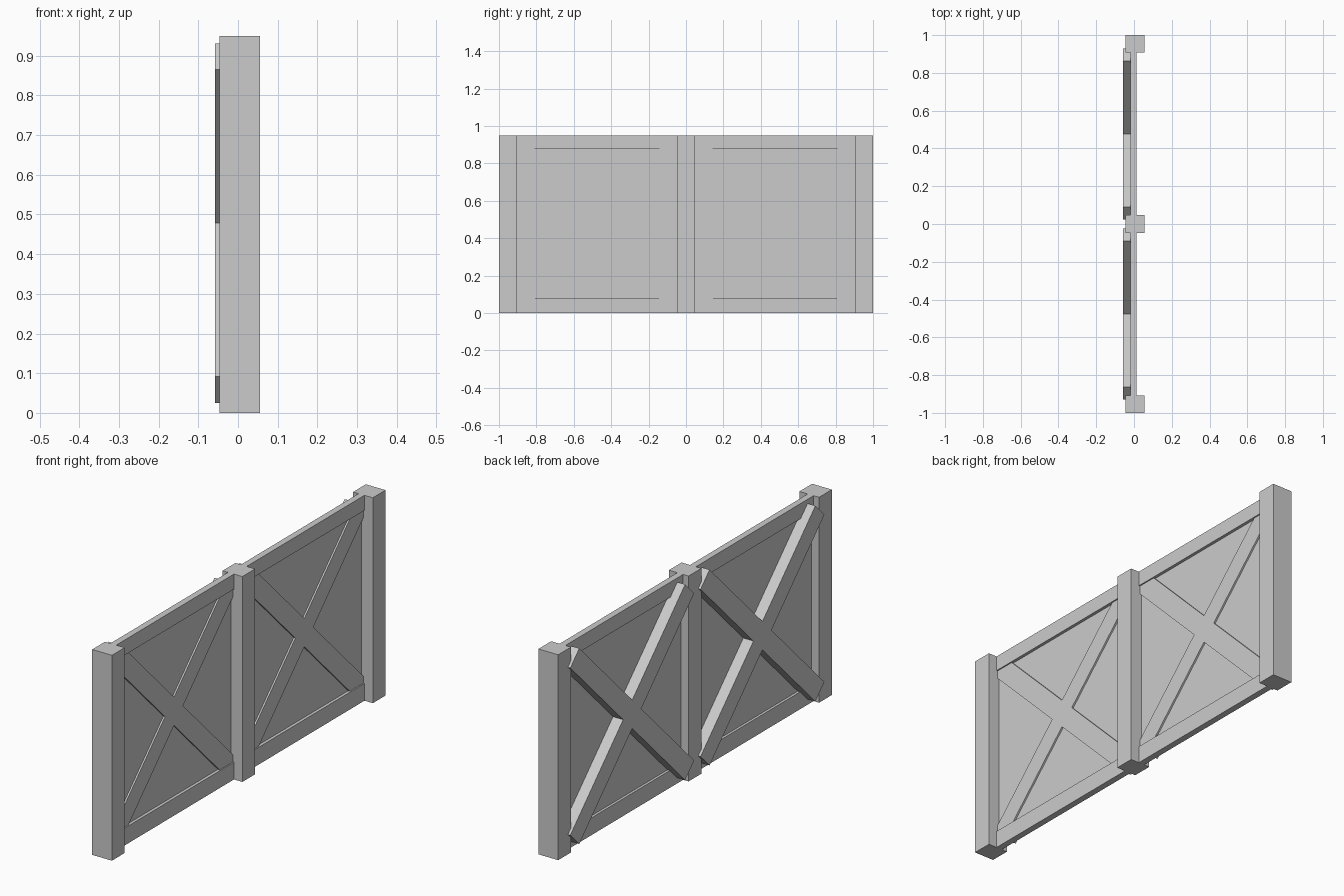
import bpy, bmesh, math
from mathutils import Vector

if "Cube" in bpy.data.objects:
    bpy.data.objects.remove(bpy.data.objects["Cube"])


def box(name, x0, x1, y0, y1, z0, z1):
    """Box from its limits on each axis."""
    bm = bmesh.new()
    bmesh.ops.create_cube(bm, size=1)
    size = Vector((x1 - x0, y1 - y0, z1 - z0))
    mid = Vector((x0 + x1, y0 + y1, z0 + z1)) / 2
    for v in bm.verts:
        v.co = Vector([v.co[i] * size[i] + mid[i] for i in range(3)])
    return finish(name, bm)


def finish(name, bm):
    bmesh.ops.recalc_face_normals(bm, faces=bm.faces)
    me = bpy.data.meshes.new(name)
    bm.to_mesh(me)
    bm.free()
    ob = bpy.data.objects.new(name, me)
    bpy.context.collection.objects.link(ob)
    return ob


def cross(name, x0, x1, cy, cz, length, width):
    """Two boards crossing at 45 degrees, made as one solid."""
    a, b = length / 2, width / 2
    arm = [(a, -b), (a, b), (b, b)]
    bm = bmesh.new()
    verts = []
    for k in range(4):
        t = math.radians(45 + 90 * k)
        c, s = math.cos(t), math.sin(t)
        for u, w in arm:
            verts.append(bm.verts.new((x0, cy + u * c - w * s, cz + u * s + w * c)))
    face = bm.faces.new(verts)
    out = bmesh.ops.extrude_face_region(bm, geom=[face])
    moved = [g for g in out["geom"] if isinstance(g, bmesh.types.BMVert)]
    bmesh.ops.translate(bm, verts=moved, vec=(x1 - x0, 0, 0))
    # recreate the starting cap if the extrusion consumed it
    bmesh.ops.holes_fill(bm, edges=[e for e in bm.edges if e.is_boundary], sides=0)
    return finish(name, bm)


H = 0.95

# Three upright posts
for name, y0, y1 in (("left_post", -1, -0.907), ("middle_post", -0.0465, 0.0465),
                     ("right_post", 0.907, 1)):
    box(name, -0.046, 0.055, y0, y1, 0, H)

# Two bays of rails, thin panel and crossed braces
for side, s in (("left", -1), ("right", 1)):
    y0, y1 = sorted((s * 0.0465, s * 0.907))
    box(side + "_top_rail", -0.018, 0.012, y0, y1, 0.88, H)
    box(side + "_bottom_rail", -0.018, 0.012, y0, y1, 0, 0.08)
    box(side + "_panel", -0.006, -0.002, y0, y1, 0.08, 0.88)
    cross(side + "_cross_brace", -0.058, 0.006, s * 0.476, 0.478, 1.187, 0.093)
